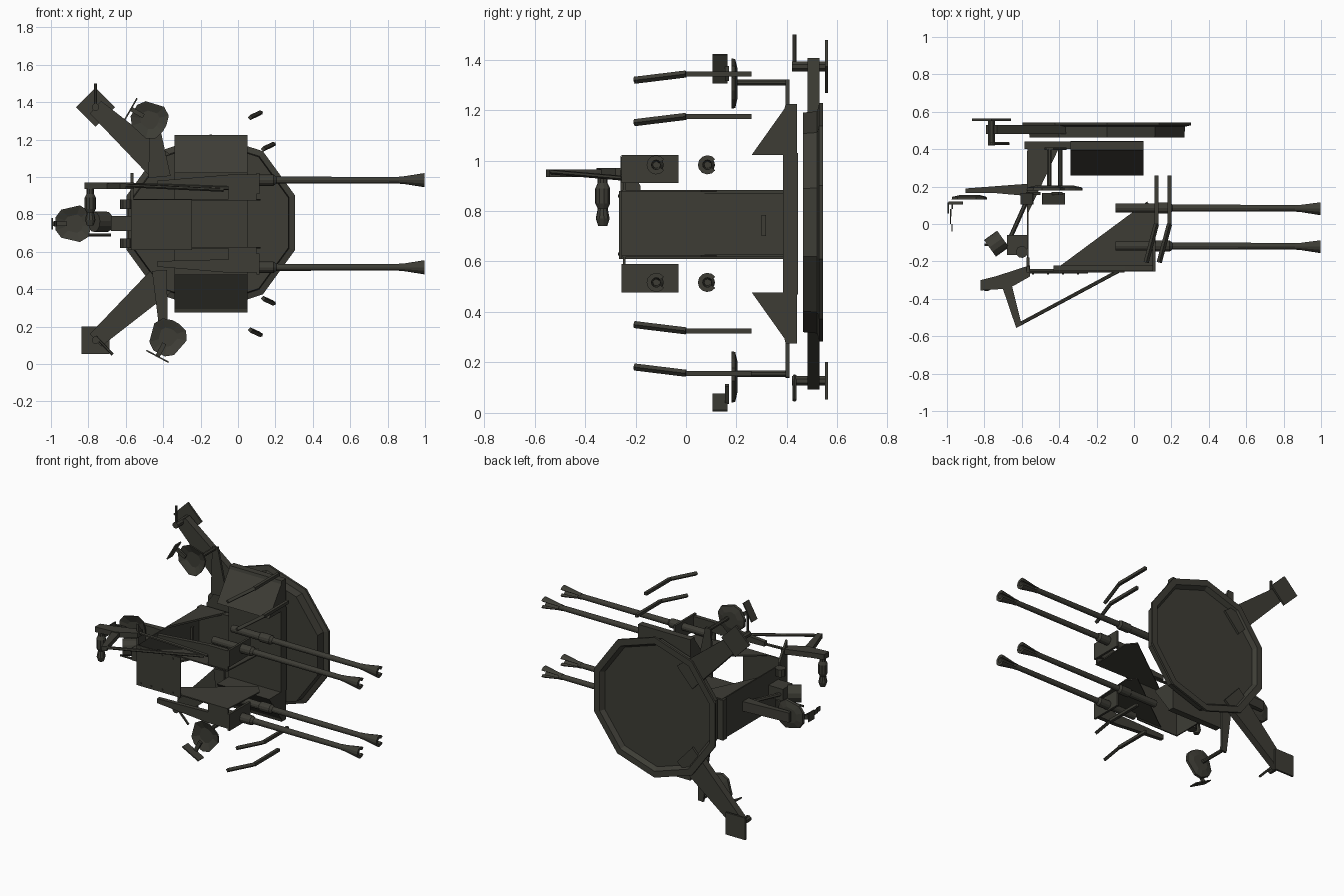
import bpy, bmesh, math
from mathutils import Vector

if "Cube" in bpy.data.objects:
    bpy.data.objects.remove(bpy.data.objects["Cube"])

mat = bpy.data.materials.new("dark_olive_steel")
mat.diffuse_color = (0.047, 0.046, 0.036, 1)
mat.use_nodes = True
mat.node_tree.nodes["Principled BSDF"].inputs["Base Color"].default_value = mat.diffuse_color
ZM = 0.75  # mirror height of the mount


def finish(name, bm):
    bmesh.ops.recalc_face_normals(bm, faces=bm.faces)
    me = bpy.data.meshes.new(name)
    bm.to_mesh(me)
    bm.free()
    me.materials.append(mat)
    ob = bpy.data.objects.new(name, me)
    bpy.context.collection.objects.link(ob)
    return ob


def prism(name, pts, axis, lo, hi):
    """Extrude a 2D outline along axis; pts are (x,y), (x,z) or (y,z)."""
    def place(a, b, h):
        return {'z': (a, b, h), 'y': (a, h, b), 'x': (h, a, b)}[axis]
    bm = bmesh.new()
    lower = [bm.verts.new(place(a, b, lo)) for a, b in pts]
    upper = [bm.verts.new(place(a, b, hi)) for a, b in pts]
    n = len(pts)
    bm.faces.new(lower)
    bm.faces.new(upper)
    for i in range(n):
        j = (i + 1) % n
        bm.faces.new((lower[i], lower[j], upper[j], upper[i]))
    return finish(name, bm)


def box(name, x0, x1, y0, y1, z0, z1):
    return prism(name, [(x0, y0), (x1, y0), (x1, y1), (x0, y1)], 'z', min(z0, z1), max(z0, z1))


def lathe(name, p, d, profile, n, turn=0.0, sweep=None):
    """Revolve (distance, radius) pairs about direction d from p."""
    p, d = Vector(p), Vector(d).normalized()
    u = d.orthogonal().normalized() if abs(d.y) < 0.99 else Vector((1, 0, 0))
    if abs(d.x) > 0.99:
        u = Vector((0, 1, 0))
    v = d.cross(u)
    bm = bmesh.new()
    count = n if sweep is None else n + 1
    step = (2 * math.pi if sweep is None else sweep) / n
    rings = []
    for h, r in profile:
        rings.append([bm.verts.new(p + d * h + (u * math.cos(turn + i * step) + v * math.sin(turn + i * step)) * r)
                      for i in range(count)])
    m = len(rings)
    for k in range(m if sweep else m - 1):
        a, b = rings[k], rings[(k + 1) % m]
        for i in range(n):
            j = (i + 1) % count
            bm.faces.new((a[i], a[j], b[j], b[i]))
    ends = ([r[0] for r in rings], [r[-1] for r in rings]) if sweep else (rings[0], rings[-1])
    for e in ends:
        bm.faces.new(e)
    return finish(name, bm)


def rod(name, a, b, r0, r1=None, n=8):
    a, b = Vector(a), Vector(b)
    return lathe(name, a, b - a, [(0, r0), ((b - a).length, r0 if r1 is None else r1)], n, math.pi / n)


def beam(name, a, b, w0, w1, y0, y1):
    """Tapered flat bar between two (x,z) points."""
    a, b = Vector(a), Vector(b)
    t = (b - a).normalized()
    s = Vector((-t.y, t.x))
    return prism(name, [a + s * w0, b + s * w1, b - s * w1, a - s * w0], 'y', y0, y1)


# ten-sided base platform with flange and recessed back
lathe("base_platform", (-0.145, 0, 0.755), (0, 1, 0),
      [(0.463, 0.435), (0.52, 0.44), (0.528, 0.473), (0.543, 0.473), (0.543, 0.43), (0.515, 0.41)],
      10, math.radians(18))
box("floor_slab", -0.34, 0.05, 0.385, 0.444, 0.47, 1.03)
box("rear_floor_bar", -0.585, -0.34, 0.40, 0.44, 0.61, 0.88)

# outriggers with pads and jack screws
for s, rot in ((1, 45), (-1, 0)):
    end = (-0.762, ZM + s * 0.623)
    beam("outrigger", (-0.36, ZM + s * 0.26), end, 0.085, 0.045, 0.482, 0.53)
    r, pad = 0.105, []
    for k in range(4):
        a = math.radians(rot + 45 + 90 * k)
        pad.append((end[0] + r * math.cos(a), end[1] + r * math.sin(a)))
    prism("foot_pad", pad, 'y', 0.55, 0.563)
    rod("jack_screw", (end[0], 0.42, end[1]), (end[0], 0.555, end[1]), 0.021)
    tip = (end[0], 0.43, 1.5) if s > 0 else (-0.67, 0.43, 0.05)
    rod("jack_handle", (end[0], 0.43, end[1] - s * 0.02), tip, 0.008, n=6)

# things mirrored above and below the centre plane
for s in (1, -1):
    def z(d):
        return ZM + s * d
    # wedge lockers
    prism("wedge_locker", [(0.26, z(0.272)), (0.39, z(0.455)), (0.395, z(0.475)), (0.44, z(0.475)), (0.44, z(0.272))],
          'x', -0.34, 0.05)
    # triangular side plates of the cab
    prism("gun_side_plate", [(-0.43, -0.25), (0.07, 0.12), (0.12, 0.06), (0.10, -0.255)], 'z', z(0.125), z(0.133))
    prism("rear_side_bracket", [(-0.57, 0.43), (-0.39, 0.43), (-0.57, 0.05)], 'z', z(0.12), z(0.133))
    # gun cradle rail and end plate
    prism("cradle_rail", [(-0.43, z(0.20)), (-0.43, z(0.23)), (-0.05, z(0.262)), (0.10, z(0.262)), (0.10, z(0.17)),
                          (-0.05, z(0.19))], 'y', -0.25, -0.222)
    box("cradle_web", -0.05, 0.10, -0.25, -0.24, z(0.13), z(0.2))
    box("cradle_end_plate", 0.1, 0.115, -0.255, -0.03, z(0.16), z(0.272))
    # two guns on each side
    for y in (0.085, -0.118):
        zc = z(0.233)
        lathe("gun_barrel", (0, y, zc), (1, 0, 0),
              [(-0.10, 0.024), (0.11, 0.024), (0.115, 0.03), (0.19, 0.03), (0.205, 0.019), (0.88, 0.017)], 12)
        lathe("flash_cone", (0, y, zc), (1, 0, 0),
              [(0.86, 0.019), (0.89, 0.021), (0.998, 0.038), (0.998, 0.019), (0.86, 0.012)], 10,
              math.radians(35), math.radians(290))
    # bent loose guard bars
    for x, d in ((0.12, 0.593), (0.19, 0.425)):
        pts = [(x, 0.26, z(d)), (x, 0.0, z(d)), (x - 0.055, -0.205, z(d - 0.025))]
        for a, b in zip(pts, pts[1:]):
            rod("guard_bar", a, b, 0.014, n=4)
    # round hinge bosses on the rear plate
    rod("hinge_boss", (-0.60, -0.15, z(0.08)), (-0.60, -0.15, z(0.13)), 0.032, n=10)

# armour: rear plate and upper plate with rivets
box("rear_plate", -0.573, -0.565, -0.262, 0.39, 0.61, 0.88)
box("rear_plate_handle", -0.565, -0.55, 0.30, 0.318, 0.70, 0.785)
box("upper_plate", -0.57, -0.245, -0.265, -0.256, 0.61, 0.88)
for i in range(4):
    for zz in (0.63, 0.86):
        x = -0.54 + i * 0.08
        rod("rivet", (x, -0.264, zz), (x, -0.27, zz), 0.006, n=6)


# crew seats: pan, back rest and stem, facing away along (dx,dz)
def seat(name, cx, cz, dx, dz, y, back):
    o = Vector((dx, dz)).normalized()
    t = Vector((-o.y, o.x))
    c = Vector((cx, cz))
    half = [(0.10, 0.035), (0.07, 0.075), (-0.03, 0.098), (-0.075, 0.07), (-0.09, 0.02)]
    out = half + [(u, -v) for u, v in reversed(half)]
    bm = bmesh.new()
    layers = []
    for k, yy in ((1, y - 0.015), (0.97, y), (0.55, y + 0.01), (0.5, y + 0.003), (0.9, y - 0.012)):
        ring = []
        for u, v in out:
            q = c + o * u * k + t * v * k
            ring.append(bm.verts.new((q.x, yy, q.y)))
        layers.append(ring)
    n = len(out)
    for a, b in ((0, 1), (1, 2), (0, 4), (4, 3)):
        for i in range(n):
            j = (i + 1) % n
            bm.faces.new((layers[a][i], layers[a][j], layers[b][j], layers[b][i]))
    bm.faces.new(layers[2])
    bm.faces.new(layers[3])
    finish(name + "_pan", bm)
    b = c + o * 0.118
    beam(name + "_back_rest", b - t * back, b + t * back, 0.004, 0.004, y - 0.09, y - 0.03)
    beam(name + "_stem", c + o * 0.04, b, 0.012, 0.012, y - 0.04, y - 0.025)


seat("upper_seat", -0.47, 1.305, -0.87, 0.5, 0.195, 0.065)
seat("lower_seat", -0.375, 0.145, -0.47, -0.88, 0.195, 0.068)
seat("rear_seat", -0.875, 0.75, -1, 0, 0.145, 0.03)
for i in range(4):
    a, b = i * 0.04, (i + 1) * 0.04
    box("rear_seat_strap", -0.975 - 0.01 * math.sin(i), -0.968 - 0.01 * math.sin(i), 0.12 - b, 0.12 - a, 0.735, 0.765)

# seat arms
beam("upper_seat_arm", (-0.42, 1.0), (-0.45, 1.32), 0.06, 0.02, 0.395, 0.41)
rod("upper_seat_post", (-0.452, 0.40, 1.31), (-0.452, 0.2, 1.31), 0.013)
beam("lower_seat_arm", (-0.42, 0.5), (-0.395, 0.14), 0.04, 0.02, 0.395, 0.41)
rod("lower_seat_post", (-0.395, 0.40, 0.155), (-0.395, 0.2, 0.155), 0.013)
prism("rear_seat_arm", [(-0.90, 0.165), (-0.90, 0.19), (-0.57, 0.215), (-0.57, 0.15), (-0.74, 0.165)], 'z', 0.72, 0.785)

# sighting gear on the upper plate
prism("sight_block", [(-0.82, -0.30), (-0.74, -0.28), (-0.555, -0.22), (-0.555, -0.28), (-0.67, -0.345), (-0.82, -0.355)],
      'z', 0.935, 0.97)
prism("sight_arm", [(-0.71, -0.32), (-0.66, -0.30), (-0.60, -0.54), (-0.63, -0.555)], 'z', 0.935, 0.965)
rod("sight_rod", (-0.62, -0.54, 0.955), (-0.08, -0.25, 0.93), 0.010, n=6)
rod("sight_link", (-0.60, -0.25, 0.96), (-0.05, -0.25, 0.94), 0.010, n=6)
lathe("sight_tube", (-0.79, -0.33, 0), (0, 0, 1),
      [(0.74, 0.018), (0.77, 0.028), (0.81, 0.02), (0.83, 0.03), (0.89, 0.03), (0.91, 0.02), (0.955, 0.02)], 10)
prism("sight_bracket", [(-0.26, 0.88), (-0.26, 1.02), (-0.18, 0.90), (-0.18, 0.88)], 'x', -0.575, -0.56)

# control drum, gearbox and link rod behind the rear plate
rod("control_drum", (-0.77, -0.13, 0.76), (-0.70, -0.08, 0.76), 0.055, n=12)
box("control_gearbox", -0.68, -0.57, -0.165, -0.06, 0.71, 0.79)
rod("control_link", (-0.66, -0.07, 0.75), (-0.575, 0.12, 0.75), 0.012, n=6)
rod("control_crank", (-0.80, -0.11, 0.69), (-0.68, -0.11, 0.69), 0.008, n=6)
